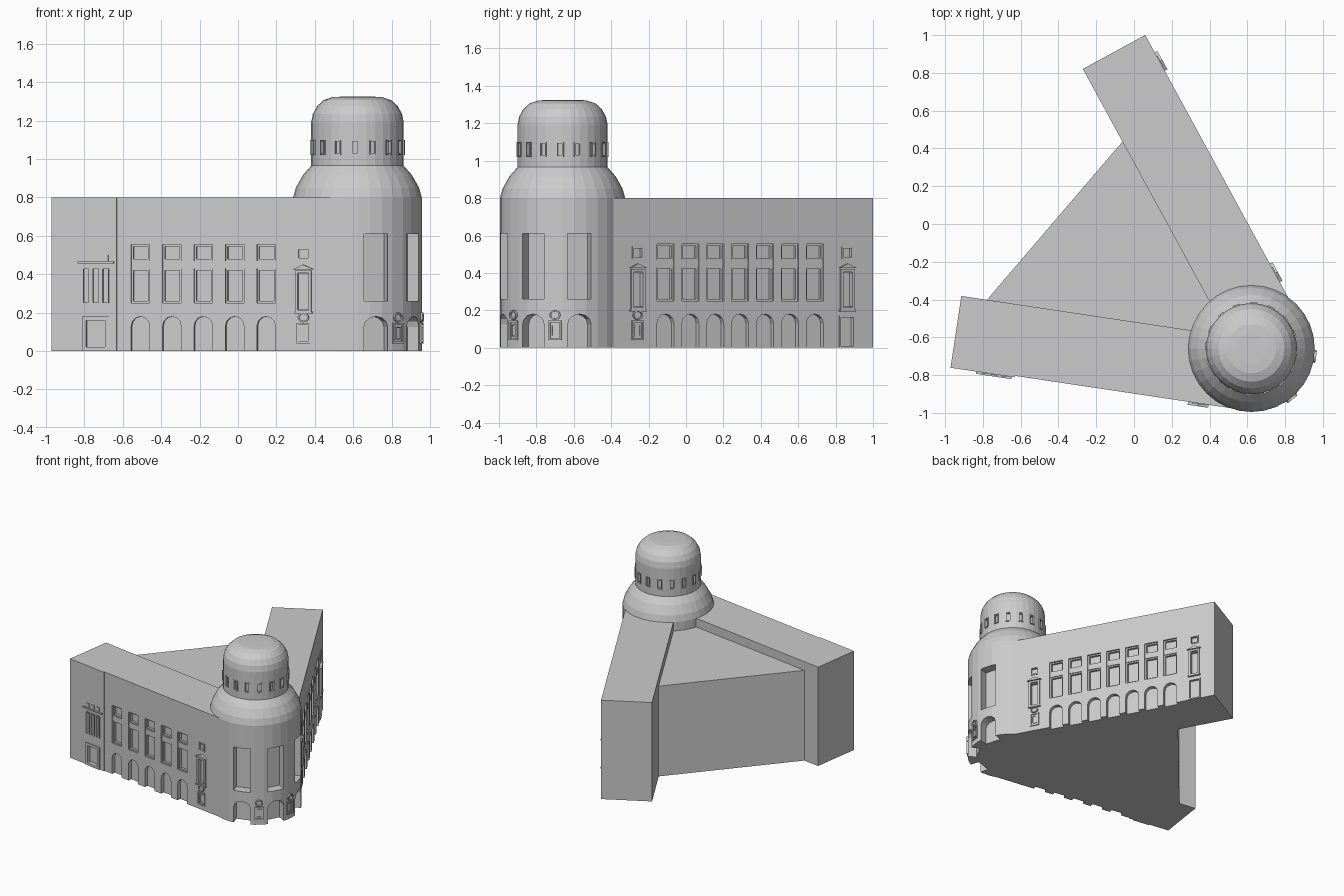
import bpy, bmesh
from math import sin, cos, pi, radians
from mathutils import Matrix, Vector

if "Cube" in bpy.data.objects:
    bpy.data.objects.remove(bpy.data.objects["Cube"])

TC = Vector((0.622, -0.66))   # tower centre
TR, DR = 0.335, 0.241         # tower and drum radius


def mat(ox, oy, dx, dy):
    """Wall frame: x runs along the wall, y goes into it, z is up."""
    d = Vector((dx, dy)).normalized()
    return Matrix(((d.x, -d.y, 0, ox), (d.y, d.x, 0, oy), (0, 0, 1, 0), (0, 0, 0, 1)))


def radial(deg, r):
    a = radians(deg)
    return mat(TC.x + r * cos(a), TC.y + r * sin(a), -sin(a), cos(a))


def obj(name, bm):
    bmesh.ops.recalc_face_normals(bm, faces=bm.faces[:])
    me = bpy.data.meshes.new(name)
    bm.to_mesh(me)
    bm.free()
    o = bpy.data.objects.new(name, me)
    bpy.context.collection.objects.link(o)
    return o


def rect(c, w, z0, z1):
    return [(c - w / 2, z0), (c + w / 2, z0), (c + w / 2, z1), (c - w / 2, z1)]


def arch(c, w, z0, zs, z1, n=6):
    return [(c - w / 2, z0), (c + w / 2, z0)] + [
        (c + w / 2 * cos(pi * i / n), zs + (z1 - zs) * sin(pi * i / n)) for i in range(n + 1)]


def oval(c, z, rx, rz, n=12):
    return [(c + rx * cos(2 * pi * i / n), z + rz * sin(2 * pi * i / n)) for i in range(n)]


def prism(bm, M, pts, y0, y1):
    a = [bm.verts.new(M @ Vector((u, y0, z))) for u, z in pts]
    b = [bm.verts.new(M @ Vector((u, y1, z))) for u, z in pts]
    bm.faces.new(a)
    bm.faces.new(b[::-1])
    for i in range(len(a)):
        j = (i + 1) % len(a)
        bm.faces.new((a[i], b[i], b[j], a[j]))


def frame(bm, M, pts, t, y0, y1):
    """Hollow surround: outline pts with border t."""
    us, zs = [p[0] for p in pts], [p[1] for p in pts]
    cu, cz = (min(us) + max(us)) / 2, (min(zs) + max(zs)) / 2
    su, sz = 1 - 2 * t / (max(us) - min(us)), 1 - 2 * t / (max(zs) - min(zs))
    inner = [(cu + (u - cu) * su, cz + (z - cz) * sz) for u, z in pts]
    loops = [[bm.verts.new(M @ Vector((u, y, z))) for u, z in q]
             for q, y in ((pts, y0), (pts, y1), (inner, y1), (inner, y0))]
    n = len(pts)
    for k in range(4):
        a, b = loops[k], loops[(k + 1) % 4]
        for i in range(n):
            j = (i + 1) % n
            bm.faces.new((a[i], a[j], b[j], b[i]))


def slab(name, pts, h):
    bm = bmesh.new()
    a = [bm.verts.new((x, y, 0)) for x, y in pts]
    b = [bm.verts.new((x, y, h)) for x, y in pts]
    bm.faces.new(a)
    bm.faces.new(b)
    for i in range(len(a)):
        j = (i + 1) % len(a)
        bm.faces.new((a[i], a[j], b[j], b[i]))
    return obj(name, bm)


def carve(o, cut_bm):
    c = obj("cutter", cut_bm)
    c.hide_render = True
    m = o.modifiers.new("carve", 'BOOLEAN')
    m.operation, m.solver, m.object = 'DIFFERENCE', 'EXACT', c
    bpy.context.view_layer.objects.active = o
    bpy.ops.object.modifier_apply(modifier=m.name)
    bpy.data.objects.remove(c)


def main_bays(cut, trim, M, c0, step, n, w):
    """Tall two-pane windows over ground-floor arches."""
    for i in range(n):
        c = c0 + i * step
        prism(cut, M, rect(c, w, 0.25, 0.555), -0.03, 0.03)
        prism(cut, M, arch(c, w, -0.01, 0.13, 0.18), -0.03, 0.03)
        frame(trim, M, rect(c, w, 0.47, 0.555), 0.01, 0.012, 0.032)
        frame(trim, M, rect(c, w, 0.25, 0.43), 0.01, 0.012, 0.032)
        prism(trim, M, rect(c, w, 0.43, 0.47), 0.006, 0.032)


def side_bay(cut, trim, M, c, round_top):
    """Narrow bay: small attic light, pedimented window, door."""
    prism(cut, M, rect(c, 0.05, 0.485, 0.53), -0.03, 0.015)
    frame(trim, M, rect(c, 0.065, 0.475, 0.54), 0.008, -0.005, 0.01)
    prism(cut, M, rect(c, 0.055, 0.22, 0.40), -0.03, 0.02)
    frame(trim, M, rect(c, 0.085, 0.20, 0.42), 0.014, -0.012, 0.01)
    prism(trim, M, [(c - 0.055, 0.425), (c + 0.055, 0.425), (c, 0.45)], -0.016, 0.01)
    prism(trim, M, rect(c, 0.095, 0.195, 0.205), -0.016, 0.01)
    if round_top:
        plaque(trim, M, c)
    else:
        prism(cut, M, rect(c, 0.075, -0.01, 0.165), -0.03, 0.02)
        frame(trim, M, rect(c, 0.095, 0, 0.172), 0.01, -0.006, 0.01)


def plaque(trim, M, c):
    """Framed panel with an oval ring above."""
    frame(trim, M, rect(c, 0.07, 0.04, 0.145), 0.01, -0.008, 0.012)
    frame(trim, M, rect(c, 0.04, 0.06, 0.125), 0.006, -0.005, 0.012)
    frame(trim, M, oval(c, 0.175, 0.03, 0.026), 0.008, -0.01, 0.012)


def footprint(M, pts):
    return [(M @ Vector((u, y, 0)))[:2] for u, y in pts]


# Left wing, with a slightly projecting end bay
LM = mat(-0.97, -0.753, 0.989, -0.148)
left = slab("left_wing", footprint(LM, [(0, -0.008), (0.343, -0.008), (0.343, 0), (1.557, 0),
                                        (1.557, 0.376), (0, 0.376)]), 0.8)
cut, trim = bmesh.new(), bmesh.new()
main_bays(cut, trim, LM, 0.467, 0.1655, 5, 0.097)
side_bay(cut, trim, LM, 1.325, True)
for c in (0.182, 0.233, 0.284):
    prism(cut, LM, rect(c, 0.036, 0.25, 0.43), -0.03, 0.015)
    frame(trim, LM, rect(c, 0.036, 0.25, 0.43), 0.004, -0.012, 0.016)
    prism(trim, LM, rect(c, 0.03, 0.47, 0.50), -0.013, 0.01)
prism(cut, LM, rect(0.233, 0.10, -0.01, 0.16), -0.03, 0.015)
frame(trim, LM, rect(0.233, 0.14, 0, 0.18), 0.02, -0.016, 0.016)
prism(trim, LM, rect(0.233, 0.19, 0.455, 0.465), -0.02, 0.01)
carve(left, cut)
obj("left_wing_trim", trim)

# Right wing
RM = mat(0.882, -0.510, -0.478, 0.878)
right = slab("right_wing", footprint(RM, [(0.06, 0), (1.72, 0), (1.72, 0.376), (0.06, 0.376)]), 0.8)
cut, trim = bmesh.new(), bmesh.new()
main_bays(cut, trim, RM, 0.456, 0.1515, 7, 0.103)
side_bay(cut, trim, RM, 0.285, True)
side_bay(cut, trim, RM, 1.56, False)
carve(right, cut)
obj("right_wing_trim", trim)

# Lower hall filling the angle between the wings
slab("middle_hall", [(-0.79, -0.415), (0.5, -0.6), (-0.045, 0.455)], 0.73)

# Round corner tower: shaft, flared shoulder, drum and dome
profile = [(0, 0), (TR, 0), (TR, 0.8), (0.321, 0.85), (0.285, 0.915), (DR, 0.965), (DR, 1.19),
           (0.232, 1.235), (0.21, 1.275), (0.175, 1.307), (0.13, 1.322), (0.08, 1.325), (0, 1.325)]
bm = bmesh.new()
vs = [bm.verts.new((TC.x + r, TC.y, z)) for r, z in profile]
es = [bm.edges.new(p) for p in zip(vs, vs[1:])]
bmesh.ops.spin(bm, geom=vs + es, cent=(TC.x, TC.y, 0), axis=(0, 0, 1), angle=2 * pi, steps=32)
bmesh.ops.remove_doubles(bm, verts=bm.verts[:], dist=1e-4)
tower = obj("corner_tower", bm)
cut, trim = bmesh.new(), bmesh.new()
for a in (-73, -28.5, 16):
    prism(cut, radial(a, TR), rect(0, 0.13, 0.26, 0.61), -0.05, 0.075)
    prism(cut, radial(a, TR), arch(0, 0.13, -0.01, 0.125, 0.18), -0.05, 0.075)
for a in (-51, -7):
    plaque(trim, radial(a, TR), 0)
for i in range(16):
    M = radial(-93 + i * 22.5, DR)
    prism(cut, M, rect(0, 0.026, 1.03, 1.09), -0.02, 0.015)
    frame(trim, M, rect(0, 0.038, 1.02, 1.10), 0.006, -0.005, 0.01)
carve(tower, cut)
obj("tower_trim", trim)
